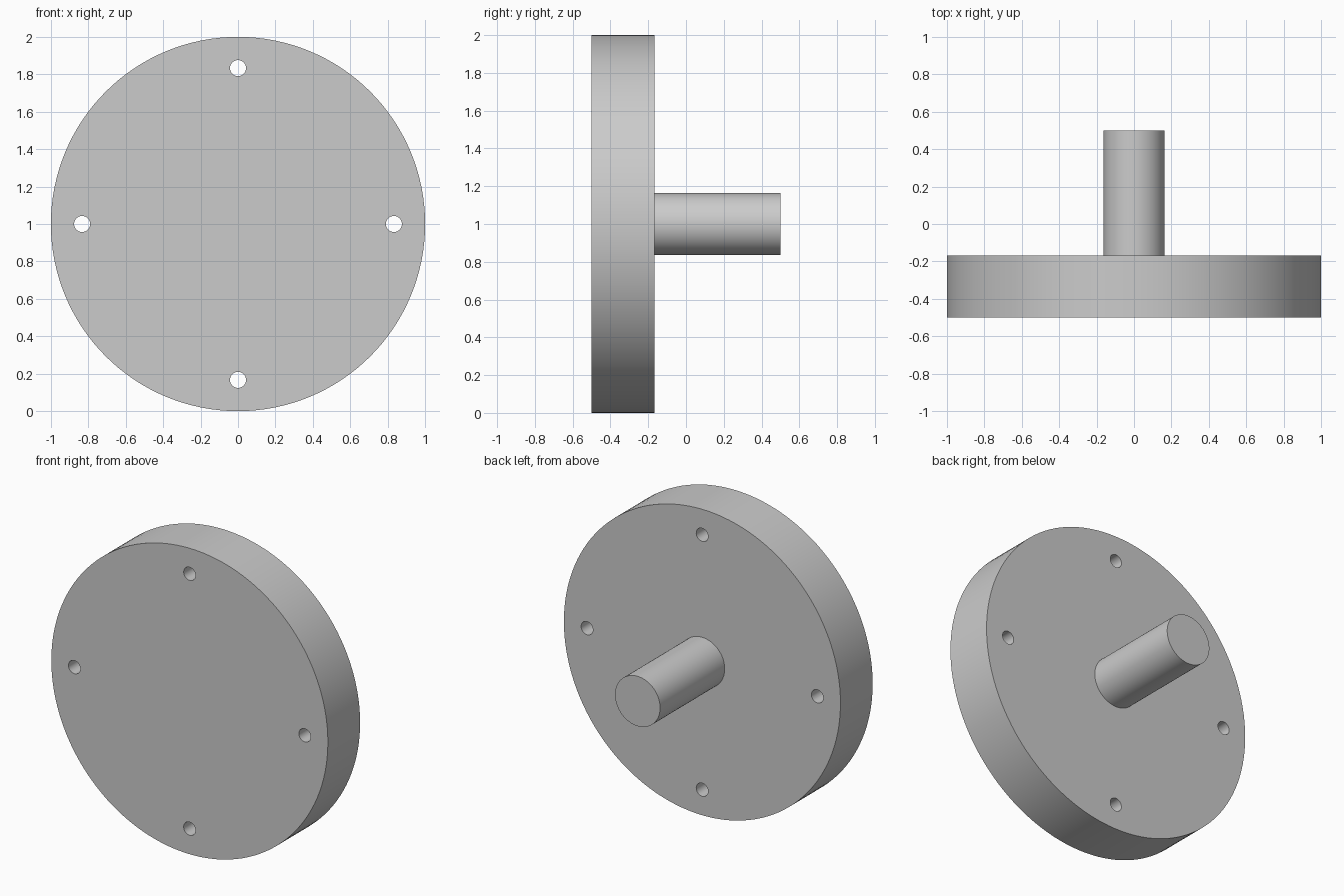
import bpy
from math import pi, radians, sin, cos

default = bpy.data.objects.get("Cube")
if default:
    bpy.data.objects.remove(default, do_unlink=True)

# Single grey finish
grey = bpy.data.materials.new("light_grey")
grey.use_nodes = True
colour = (0.6, 0.6, 0.6, 1)
grey.diffuse_color = colour
grey.node_tree.nodes["Principled BSDF"].inputs["Base Color"].default_value = colour


def rod(name, radius, y0, y1, x=0, z=1, sides=128):
    """Cylinder lying along y between y0 and y1."""
    bpy.ops.mesh.primitive_cylinder_add(
        vertices=sides, radius=radius, depth=y1 - y0,
        location=(x, (y0 + y1) / 2, z), rotation=(pi / 2, 0, 0))
    obj = bpy.context.object
    obj.name = name
    obj.data.materials.append(grey)
    return obj


def apply_boolean(target, tool, operation):
    mod = target.modifiers.new(operation.title(), 'BOOLEAN')
    mod.operation = operation
    mod.solver = 'EXACT'
    mod.object = tool
    bpy.context.view_layer.objects.active = target
    bpy.ops.object.modifier_apply(modifier=mod.name)
    bpy.data.objects.remove(tool, do_unlink=True)


# Round flange plate with the shaft fused to its back
FRONT, BACK, END = -0.5, -0.167, 0.5
flange = rod("flange_with_shaft", 1, FRONT, BACK)
apply_boolean(flange, rod("shaft", 0.163, BACK - 0.1, END, sides=64), 'UNION')

# Four through holes near the rim
for i in range(4):
    a = i * pi / 2
    hole = rod("hole_cutter", 0.043, FRONT - 0.1, BACK + 0.1,
               0.833 * cos(a), 1 + 0.833 * sin(a), 32)
    apply_boolean(flange, hole, 'DIFFERENCE')

# Smooth curved walls, crisp edges
bpy.ops.object.select_all(action='DESELECT')
flange.select_set(True)
bpy.context.view_layer.objects.active = flange
bpy.ops.object.shade_smooth_by_angle(angle=radians(30))
